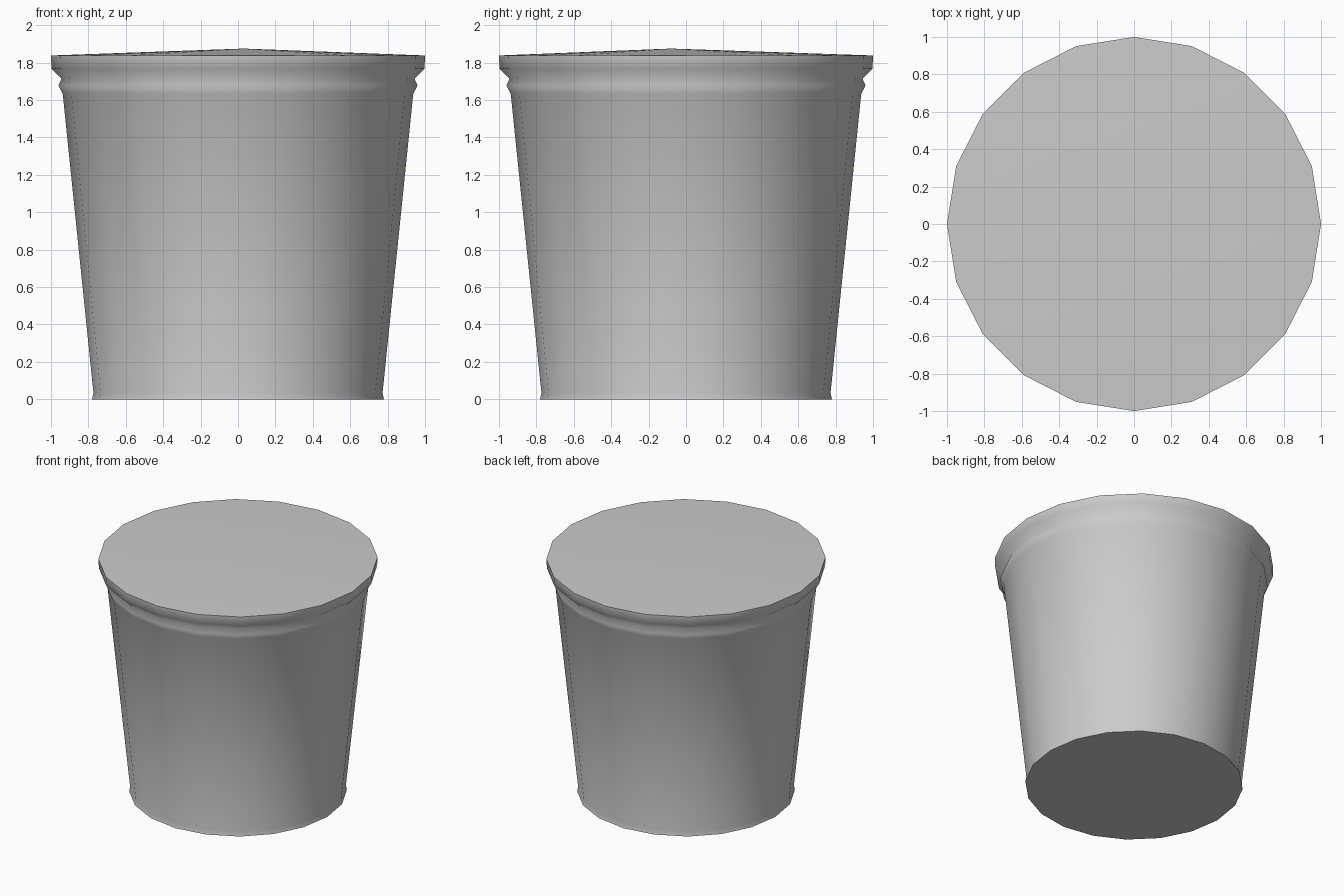
import bpy, bmesh, math

if "Cube" in bpy.data.objects:
    bpy.data.objects.remove(bpy.data.objects["Cube"])

SIDES = 20
# Outer profile from foot to rim: (radius, height)
PROFILE = [(0.78, 0.0), (0.773, 0.035), (0.937, 1.633), (0.96, 1.677),
           (0.944, 1.714), (0.997, 1.767), (1.0, 1.838)]


def ring(bm, radius, z):
    step = 2 * math.pi / SIDES
    return [bm.verts.new((radius * math.cos(i * step), radius * math.sin(i * step), z))
            for i in range(SIDES)]


def finish(bm, name):
    bmesh.ops.recalc_face_normals(bm, faces=bm.faces)
    mesh = bpy.data.meshes.new(name)
    bm.to_mesh(mesh)
    bm.free()
    obj = bpy.data.objects.new(name, mesh)
    bpy.context.collection.objects.link(obj)
    bpy.ops.object.select_all(action='DESELECT')
    obj.select_set(True)
    bpy.context.view_layer.objects.active = obj
    bpy.ops.object.shade_smooth_by_angle(angle=math.radians(75))
    return obj


# Tapered tub with foot, bead and rim, closed by a base and a slightly raised lid
bm = bmesh.new()
rings = [ring(bm, r, z) for r, z in PROFILE]
for low, high in zip(rings, rings[1:]):
    for i in range(SIDES):
        j = (i + 1) % SIDES
        bm.faces.new((low[i], low[j], high[j], high[i]))
bm.faces.new(rings[0])

# Lid: shallow fan with its peak just off centre
peak = bm.verts.new((0.03, -0.08, 1.875))
for i in range(SIDES):
    bm.faces.new((rings[-1][i], rings[-1][(i + 1) % SIDES], peak))
finish(bm, "lidded_tub")
